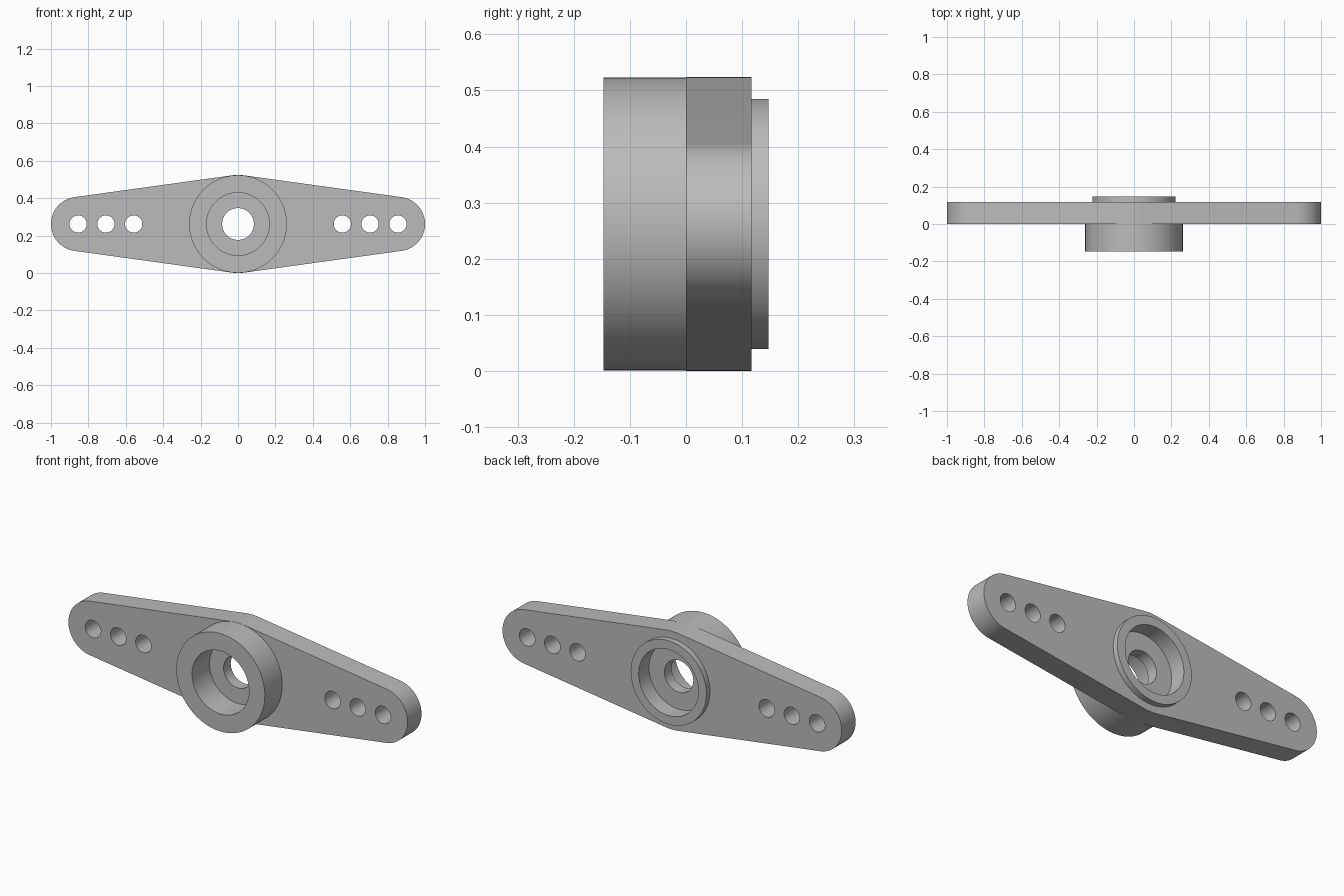
import bpy, bmesh, math
from mathutils import Matrix

if "Cube" in bpy.data.objects:
    bpy.data.objects.remove(bpy.data.objects["Cube"])

CZ = 0.262            # height of the hub axis
HUB_R, TIP_R = 0.262, 0.145
TIP_X = 0.855
HOLES = (0.558, 0.706, 0.855)

grey = bpy.data.materials.new("plain grey")
grey.diffuse_color = (0.5, 0.5, 0.5, 1)
grey.use_nodes = True
grey.node_tree.nodes["Principled BSDF"].inputs["Base Color"].default_value = grey.diffuse_color


def finish(bm, name):
    bmesh.ops.recalc_face_normals(bm, faces=bm.faces)
    me = bpy.data.meshes.new(name)
    bm.to_mesh(me)
    bm.free()
    me.materials.append(grey)
    ob = bpy.data.objects.new(name, me)
    bpy.context.collection.objects.link(ob)
    return ob


def disc(name, r, y0, y1, x=0.0, seg=96):
    """Cylinder along y between y0 and y1."""
    bm = bmesh.new()
    m = Matrix.Translation((x, (y0 + y1) / 2, CZ)) @ Matrix.Rotation(math.pi / 2, 4, 'X')
    bmesh.ops.create_cone(bm, cap_ends=True, segments=seg, radius1=r, radius2=r,
                          depth=y1 - y0, matrix=m)
    return finish(bm, name)


def arc(cx, r, a0, a1, n):
    return [(cx + r * math.cos(a0 + (a1 - a0) * i / n),
             CZ + r * math.sin(a0 + (a1 - a0) * i / n)) for i in range(n + 1)]


# tapered double arm: hub circle and two tip circles joined by tangents
t = math.acos((HUB_R - TIP_R) / TIP_X)
outline = (arc(TIP_X, TIP_R, -t, t, 40) + arc(0, HUB_R, t, math.pi - t, 6)
           + arc(-TIP_X, TIP_R, math.pi - t, math.pi + t, 40)
           + arc(0, HUB_R, math.pi + t, 2 * math.pi - t, 6))
bm = bmesh.new()
face = bm.faces.new([bm.verts.new((x, 0, z)) for x, z in outline])
ext = bmesh.ops.extrude_face_region(bm, geom=[face])
bmesh.ops.translate(bm, vec=(0, 0.117, 0),
                    verts=[v for v in ext['geom'] if isinstance(v, bmesh.types.BMVert)])
horn = finish(bm, "double_arm_with_hub")

# front hub and back rim are added; sockets, bore and arm holes are cut
steps = [
    (disc("front_hub", 0.261, -0.147, 0.03), 'UNION'),
    (disc("back_rim", 0.223, 0.08, 0.147), 'UNION'),
    (disc("front_socket", 0.168, -0.3, 0.0), 'DIFFERENCE'),
    (disc("back_socket", 0.176, 0.06, 0.3), 'DIFFERENCE'),
    (disc("bore", 0.085, -0.3, 0.3, seg=64), 'DIFFERENCE'),
]
for x in HOLES:
    for s in (-1, 1):
        steps.append((disc("arm_hole", 0.046, -0.3, 0.3, s * x, 40), 'DIFFERENCE'))
for tool, op in steps:
    mod = horn.modifiers.new(tool.name, 'BOOLEAN')
    mod.object, mod.operation, mod.solver = tool, op, 'EXACT'

# bake the booleans and drop the helpers
bpy.context.view_layer.update()
dg = bpy.context.evaluated_depsgraph_get()
mesh = bpy.data.meshes.new_from_object(horn.evaluated_get(dg))
horn.modifiers.clear()
horn.data = mesh
for tool, _ in steps:
    bpy.data.objects.remove(tool)
mesh.materials.clear()
mesh.materials.append(grey)

bpy.context.view_layer.objects.active = horn
horn.select_set(True)
bpy.ops.object.shade_smooth_by_angle(angle=math.radians(20))
